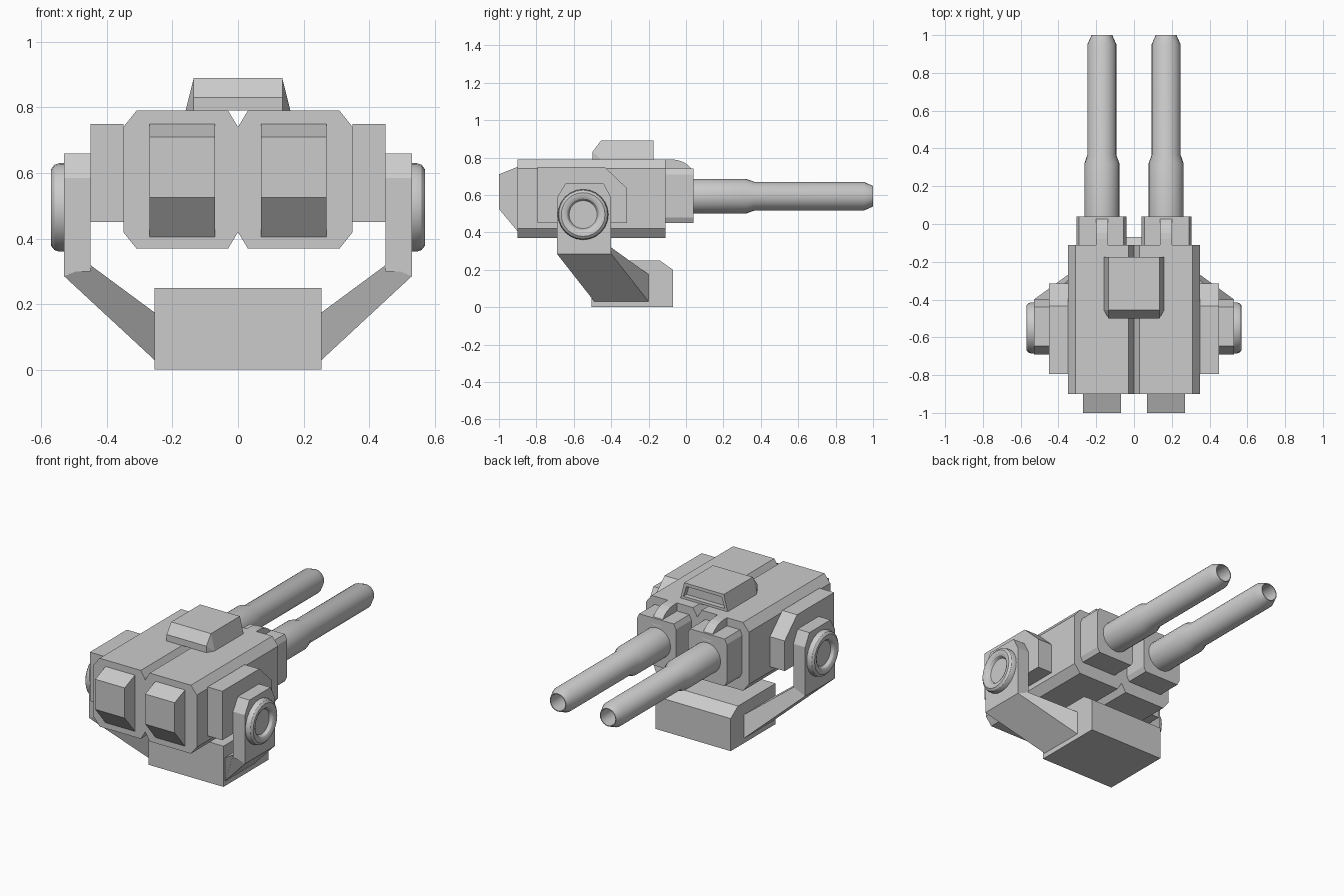
import bpy, bmesh, math
from mathutils import Vector

if "Cube" in bpy.data.objects:
    bpy.data.objects.remove(bpy.data.objects["Cube"])


def finish(name, bm, mirror=False, smooth=False):
    bmesh.ops.remove_doubles(bm, verts=bm.verts[:], dist=0.0001)
    bmesh.ops.recalc_face_normals(bm, faces=bm.faces[:])
    me = bpy.data.meshes.new(name)
    bm.to_mesh(me)
    bm.free()
    ob = bpy.data.objects.new(name, me)
    bpy.context.collection.objects.link(ob)
    if smooth:
        bpy.ops.object.select_all(action='DESELECT')
        ob.select_set(True)
        bpy.context.view_layer.objects.active = ob
        bpy.ops.object.shade_smooth_by_angle(angle=math.radians(30))
    if mirror:
        mod = ob.modifiers.new("Mirror", 'MIRROR')
        mod.use_mirror_merge = False
    return ob


def loft(bm, rings, caps=True):
    rows = [[bm.verts.new(p) for p in r] for r in rings]
    n = len(rows[0])
    for a, b in zip(rows, rows[1:]):
        for i in range(n):
            j = (i + 1) % n
            bm.faces.new((a[i], a[j], b[j], b[i]))
    if caps:
        bm.faces.new(rows[0])
        bm.faces.new(rows[-1])


def prism_x(name, yz, x0, x1, mirror=False):
    bm = bmesh.new()
    loft(bm, [[(x, y, z) for y, z in yz] for x in (x0, x1)])
    return finish(name, bm, mirror)


def prism_y(name, xz, y0, y1, mirror=False):
    bm = bmesh.new()
    loft(bm, [[(x, y, z) for x, z in xz] for y in (y0, y1)])
    return finish(name, bm, mirror)


def lathe(name, profile, place, n):
    # profile holds (radius, distance along axis)
    bm = bmesh.new()
    angles = [2 * math.pi * i / n for i in range(n)]
    loft(bm, [[place(r * math.cos(a), r * math.sin(a), d) for a in angles]
              for r, d in profile], caps=False)
    return finish(name, bm, True, True)


# Pedestal block with sloped rear edge
prism_x("base", [(-0.505, 0), (-0.07, 0), (-0.07, 0.20), (-0.14, 0.25), (-0.505, 0.25)],
        -0.255, 0.255)

# Yoke arms: upright plates and slanted struts to the base
prism_x("yoke_upright", [(-0.69, 0.30), (-0.69, 0.585), (-0.645, 0.66), (-0.44, 0.66),
                         (-0.40, 0.585), (-0.40, 0.30)], 0.45, 0.53, True)
bm = bmesh.new()
loft(bm, [[(x, y, z) for x, y, z in ring] for ring in (
    [(0.53, -0.69, 0.30), (0.53, -0.40, 0.30), (0.45, -0.40, 0.32), (0.45, -0.69, 0.32)],
    [(0.53, -0.69, 0.285), (0.53, -0.40, 0.285), (0.45, -0.40, 0.319), (0.45, -0.69, 0.319)],
    [(0.255, -0.49, 0.03), (0.255, -0.20, 0.03), (0.255, -0.20, 0.175), (0.255, -0.49, 0.175)])])
finish("yoke_strut", bm, True)

# Round pivot caps with dished centres
lathe("pivot_cap", [(0, 0.52), (0.135, 0.52), (0.135, 0.545), (0.13, 0.56), (0.117, 0.57),
                    (0.10, 0.57), (0.085, 0.562), (0.075, 0.545), (0, 0.545)],
      lambda a, b, d: (d, -0.55 + a, 0.495 + b), 24)

# Side pads between body and yoke
prism_x("side_pad", [(-0.795, 0.45), (-0.795, 0.75), (-0.435, 0.75), (-0.315, 0.635),
                     (-0.315, 0.45)], 0.35, 0.45, True)

# Twin chamfered body halves
prism_y("body_half", [(0.03, 0.37), (0.31, 0.37), (0.35, 0.42), (0.35, 0.74), (0.31, 0.79),
                      (0.03, 0.79), (0, 0.74), (0, 0.42)], -0.90, -0.11, True)

# Protruding end blocks opposite the barrels
prism_x("end_block", [(-0.90, 0.405), (-1.0, 0.525), (-1.0, 0.71), (-0.90, 0.75)],
        0.07, 0.27, True)

# Barrel mounts with a rounded rib on top
prism_y("barrel_mount", [(0.055, 0.45), (0.29, 0.45), (0.305, 0.48), (0.305, 0.71),
                         (0.29, 0.74), (0.055, 0.74), (0.04, 0.71), (0.04, 0.48)],
        -0.11, 0.04, True)
rib = [(-0.11, 0.60), (-0.11, 0.79)]
rib += [(-0.08 + 0.121 * math.sin(t), 0.70 + 0.09 * math.cos(t))
        for t in [math.pi / 2 * i / 6 for i in range(7)]]
rib += [(0.041, 0.60)]
prism_x("mount_rib", rib, 0.138, 0.202, True)

# Stepped hollow barrels
lathe("barrel", [(0, 0.03), (0.093, 0.03), (0.093, 0.32), (0.077, 0.365), (0.077, 0.95),
                 (0.055, 1.0), (0.05, 1.0), (0.05, 0.86), (0, 0.86)],
      lambda a, b, d: (0.17 + a, d, 0.593 + b), 24)

# Sight housing with a recessed window facing the barrels
bm = bmesh.new()
for s in (-1, 1):
    for x, y, z in [(0.135, -0.50, 0.79), (0.135, -0.50, 0.83), (0.135, -0.455, 0.89),
                    (0.16, -0.455, 0.79), (0.135, -0.175, 0.89), (0.16, -0.175, 0.79)]:
        bm.verts.new((s * x, y, z))
bmesh.ops.convex_hull(bm, input=bm.verts[:])
bmesh.ops.dissolve_limit(bm, angle_limit=0.02, verts=bm.verts[:], edges=bm.edges[:])
bm.normal_update()
window = max(bm.faces, key=lambda f: f.calc_center_median().y)
bmesh.ops.inset_region(bm, faces=[window], thickness=0.025)
pocket = bmesh.ops.extrude_face_region(bm, geom=[window])
bmesh.ops.translate(bm, vec=Vector((0, -0.03, 0)),
                    verts=[v for v in pocket["geom"] if isinstance(v, bmesh.types.BMVert)])
if window.is_valid:
    bmesh.ops.delete(bm, geom=[window], context='FACES_ONLY')
finish("sight_housing", bm)
